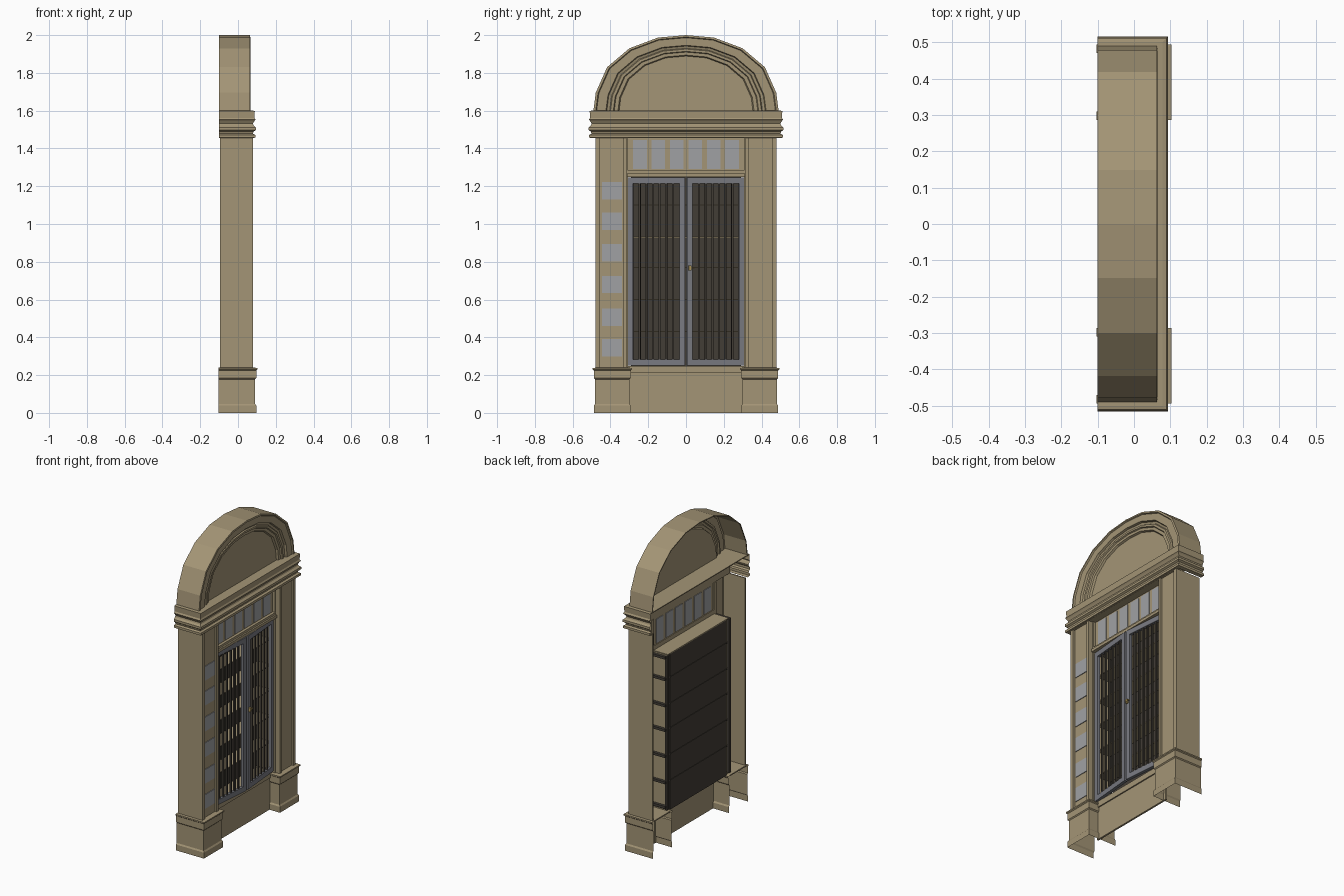
import bpy, bmesh, math
from mathutils import Matrix


def material(name, rgb):
    m = bpy.data.materials.new(name)
    m.diffuse_color = (*rgb, 1)
    return m


STONE = material("tan stone", (0.37, 0.30, 0.18))
GLASS = material("grey pane", (0.35, 0.355, 0.37))
FRAME = material("blue grey frame", (0.19, 0.195, 0.22))
DARK = material("dark iron", (0.055, 0.047, 0.037))
BRASS = material("brass", (0.42, 0.30, 0.10))


def finish(name, bm, mat):
    bmesh.ops.recalc_face_normals(bm, faces=bm.faces[:])
    me = bpy.data.meshes.new(name)
    bm.to_mesh(me)
    bm.free()
    me.materials.append(mat)
    ob = bpy.data.objects.new(name, me)
    bpy.context.collection.objects.link(ob)
    return ob


def boxes(name, mat, items):
    """One object from boxes given as (x0, x1, y0, y1, z0, z1)."""
    bm = bmesh.new()
    for x0, x1, y0, y1, z0, z1 in items:
        m = Matrix.Translation(((x0 + x1) / 2, (y0 + y1) / 2, (z0 + z1) / 2))
        bmesh.ops.create_cube(bm, size=1, matrix=m @ Matrix.Diagonal((x1 - x0, y1 - y0, z1 - z0, 1)))
    return finish(name, bm, mat)


def sweep(name, path_sections, mat):
    """Skin a list of equally long point rows."""
    bm = bmesh.new()
    rows = [[bm.verts.new(p) for p in row] for row in path_sections]
    for a, b in zip(rows, rows[1:]):
        for i in range(len(a) - 1):
            bm.faces.new((a[i], a[i + 1], b[i + 1], b[i]))
    return finish(name, bm, mat)


def u_shell(name, profile, y0, y1, back, front):
    """Moulded shell, open at the back: profile is (outset, z)."""
    rows = [[(back, y0 - o, z), (front + o, y0 - o, z), (front + o, y1 + o, z), (back, y1 + o, z)]
            for o, z in profile]
    return sweep(name, rows, STONE)


def sided(s, x0, x1, a, b, z0, z1):
    return (x0, x1, min(s * a, s * b), max(s * a, s * b), z0, z1)


shelf_z = [1.10, 0.93, 0.77, 0.60, 0.43]
window_z = [1.177, 1.015, 0.847, 0.68, 0.507, 0.344]

for s, side in ((-1, "left"), (1, "right")):
    # Pedestal: plinth, body and cap, open behind
    lo, hi = sorted((s * 0.30, s * 0.48))
    u_shell(side + "_pedestal",
            [(0.008, 0), (0.008, 0.038), (0.002, 0.047), (0.002, 0.178), (0.008, 0.184),
             (0.008, 0.225), (0.014, 0.23), (0.014, 0.238), (-0.01, 0.24)],
            lo, hi, -0.103, 0.089)
    boxes(side + "_pedestal_top", STONE, [sided(s, -0.10, 0.085, 0.31, 0.475, 0.232, 0.2395)])
    # Pier: outer wall, front strips and sunken panel
    boxes(side + "_pier", STONE, [
        sided(s, -0.095, 0.08, 0.470, 0.478, 0.24, 1.456),
        sided(s, 0.060, 0.08, 0.455, 0.470, 0.24, 1.456),
        sided(s, 0.055, 0.068, 0.333, 0.455, 0.24, 1.456),
        sided(s, 0.050, 0.08, 0.315, 0.333, 0.24, 1.456),
        sided(s, 0.015, 0.05, 0.308, 0.333, 0.24, 1.456),
        sided(s, -0.085, 0.02, 0.312, 0.320, 0.25, 1.25)])
    # Cabinet rear post and hidden side ledges
    boxes(side + "_rear_post", DARK, [sided(s, -0.092, -0.08, 0.308, 0.328, 0.25, 1.25)])
    boxes(side + "_pier_ledges", DARK,
          [sided(s, -0.085, 0.05, 0.320, 0.338, z - 0.008, z + 0.008) for z in shelf_z + [1.24, 0.27]])

# Side panes on one pier only
boxes("pier_panes", GLASS, [(0.066, 0.072, -0.445, -0.338, z - 0.046, z + 0.046) for z in window_z])

# Base panel, door sill and lintel
boxes("base_panel", STONE, [(0.010, 0.022, -0.31, 0.31, 0, 0.21), (0.010, 0.030, -0.31, 0.31, 0.21, 0.247)])
boxes("lintel", STONE, [(0.015, 0.062, -0.312, 0.312, 1.25, 1.268), (0.015, 0.052, -0.312, 0.312, 1.268, 1.283)])

# Transom with six panes
boxes("transom", STONE, [(0.020, 0.034, -0.315, 0.315, 1.28, 1.46)])
boxes("transom_panes", GLASS,
      [(0.016, 0.038, y - 0.036, y + 0.036, 1.29, 1.445) for y in [(i - 2.5) * 0.0975 for i in range(6)]])

# Cabinet behind the doors
boxes("cabinet_back", DARK, [(-0.088, -0.080, -0.29, 0.29, 0.24, 1.25)])
boxes("cabinet_back_ribs", DARK, [(-0.091, -0.087, -0.29, 0.29, z - 0.004, z + 0.004) for z in shelf_z])
boxes("cabinet_shelves", STONE,
      [(-0.080, 0.018, -0.312, 0.312, z - 0.003, z + 0.003) for z in shelf_z]
      + [(-0.088, 0.020, -0.312, 0.312, 1.25, 1.256), (-0.08, 0.020, -0.312, 0.312, 0.24, 0.247)])

# Double doors, slightly ajar outwards
for s, side in ((-1, "left"), (1, "right")):
    def place(ob):
        ob.matrix_world = Matrix.Translation((0.03, s * 0.308, 0)) @ Matrix.Rotation(s * math.radians(5), 4, 'Z')

    def leaf(x0, x1, a, b, z0, z1):
        # a and b are distances from the hinge
        return sided(-s, x0, x1, a, b, z0, z1)

    place(boxes(side + "_door_frame", FRAME, [
        leaf(-0.01, 0.01, 0, 0.028, 0.25, 1.247), leaf(-0.01, 0.01, 0.275, 0.304, 0.25, 1.247),
        leaf(-0.01, 0.01, 0.028, 0.275, 0.25, 0.283), leaf(-0.01, 0.01, 0.028, 0.275, 1.214, 1.247)]))
    place(boxes(side + "_door_bars", DARK,
                [leaf(-0.006, 0.006, d - 0.005, d + 0.005, 0.283, 1.214)
                 for d in [0.028 + 0.247 * i / 7 for i in range(1, 7)]]))
    if s == 1:
        place(boxes("door_handle", BRASS, [leaf(0.008, 0.022, 0.283, 0.296, 0.755, 0.78),
                                           leaf(0.018, 0.024, 0.265, 0.296, 0.764, 0.771)]))

# Entablature: moulded shell, top slab, soffit and inner wall
u_shell("cornice",
        [(-0.012, 1.455), (0.013, 1.457), (0.013, 1.472), (0.000, 1.478), (0.004, 1.490), (0.015, 1.497),
         (0.015, 1.512), (0.003, 1.522), (0.000, 1.532), (0.008, 1.545), (0.014, 1.552),
         (0.008, 1.562), (0.010, 1.598), (0.0, 1.60)], -0.50, 0.50, -0.10, 0.079)
boxes("cornice_slabs", STONE, [
    (-0.10, 0.079, -0.50, 0.50, 1.594, 1.60),
    (0.020, 0.082, -0.48, 0.48, 1.455, 1.462),
    (0.020, 0.034, -0.48, 0.48, 1.46, 1.595)])

# Arch: faceted half curve with stepped mouldings
half = [(0.49, 0), (0.478, 0.095), (0.418, 0.23), (0.30, 0.33), (0.148, 0.387), (0, 0.4)]
curve = half + [(-y, z) for y, z in reversed(half[:-1])]
steps = [(0.985, -0.10), (1.0, -0.10), (1.0, 0.063), (0.975, 0.065), (0.965, 0.057), (0.865, 0.057),
         (0.855, 0.044), (0.825, 0.040), (0.815, 0.048), (0.785, 0.048), (0.775, 0.040), (0.735, 0.040),
         (0.722, 0.028)]
sweep("arch", [[(x, y * k, 1.6 + z * k) for y, z in curve] for k, x in steps], STONE)

# Tympanum filling the arch
bm = bmesh.new()
bm.faces.new([bm.verts.new((0.028, y * 0.725, 1.6 + z * 0.725)) for y, z in curve])
finish("tympanum", bm, STONE)
